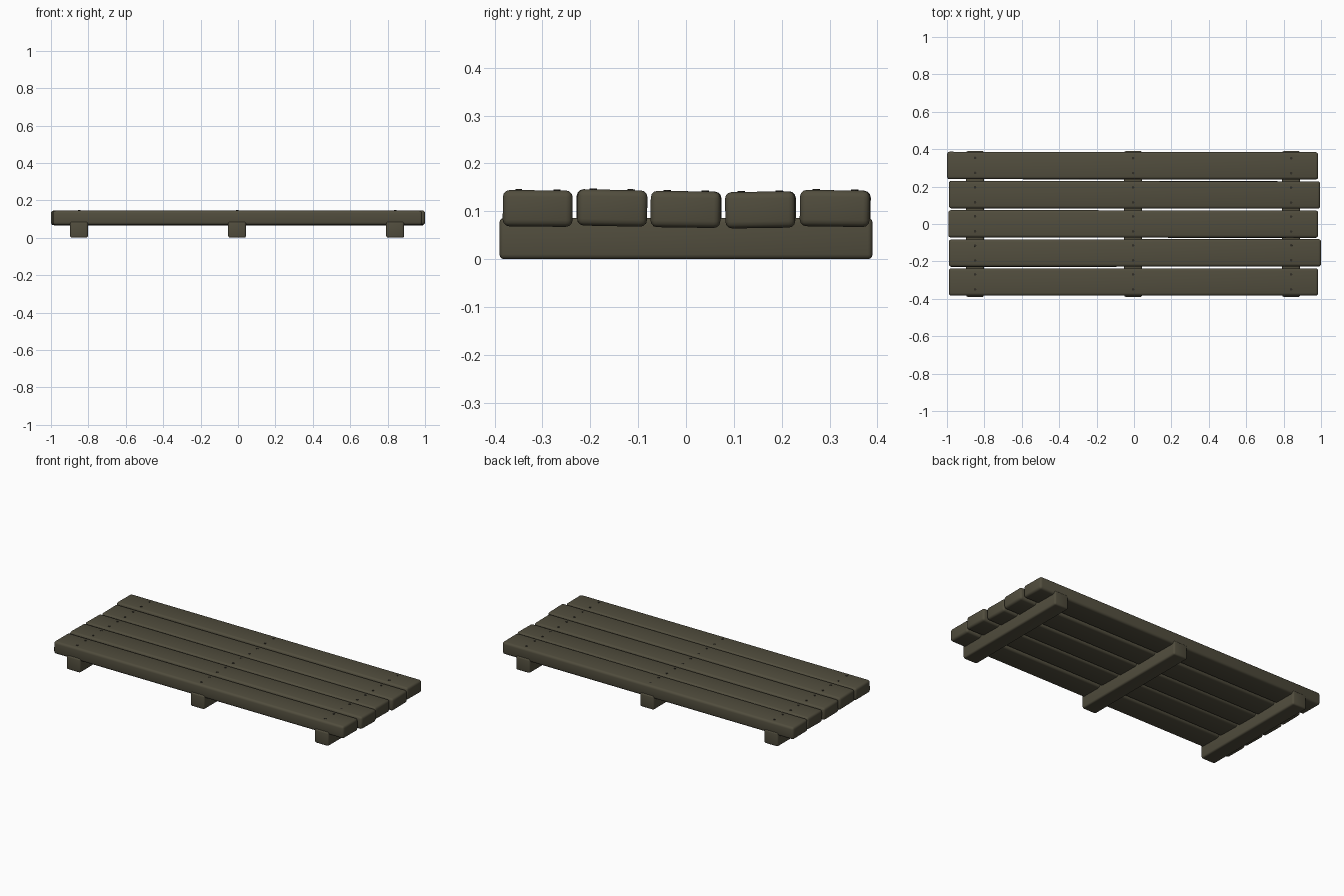
import bpy, math
from mathutils import Matrix, Vector

cube = bpy.data.objects.get("Cube")
if cube:
    bpy.data.objects.remove(cube, do_unlink=True)


def material(name, rgb):
    m = bpy.data.materials.new(name)
    m.use_nodes = True
    m.diffuse_color = (*rgb, 1)
    m.node_tree.nodes["Principled BSDF"].inputs["Base Color"].default_value = (*rgb, 1)
    return m


wood = material("weathered wood", (0.082, 0.074, 0.047))
iron = material("dark iron", (0.03, 0.027, 0.02))


def timber(name, size, location, roll=0, yaw=0, bevel=0.014):
    """Rounded wooden beam."""
    bpy.ops.mesh.primitive_cube_add(size=1, location=location)
    ob = bpy.context.object
    ob.name = name
    ob.scale = size
    bpy.ops.object.transform_apply(location=False, rotation=False, scale=True)
    ob.rotation_euler = (roll, 0, yaw)
    mod = ob.modifiers.new("Rounded edges", "BEVEL")
    mod.width = bevel
    mod.segments = 3
    bpy.ops.object.modifier_apply(modifier=mod.name)
    bpy.ops.object.shade_smooth_by_angle(angle=math.radians(40))
    ob.data.materials.append(wood)
    return ob


# Cross beams under the deck
beam_x = (-0.85, -0.005, 0.84)
for side, x in zip(("right", "middle", "left"), beam_x):
    timber(side + "_cross_beam", (0.095, 0.78, 0.086), (x, 0, 0.043), bevel=0.01)

# Deck planks: x start, x end, y centre, z centre, roll, yaw
planks = [
    (-0.99, 0.985, -0.31, 0.106, -0.008, 0),
    (-0.99, 1.0, -0.155, 0.107, -0.02, 0.001),
    (-0.993, 0.985, 0, 0.104, -0.014, -0.001),
    (-0.99, 0.995, 0.156, 0.103, 0.014, -0.001),
    (-1.0, 0.985, 0.312, 0.106, -0.014, -0.001),
]
for i, (x0, x1, y, z, roll, yaw) in enumerate(planks, 1):
    plank = timber(f"plank_{i}", (x1 - x0, 0.146, 0.076),
                   ((x0 + x1) / 2, y, z), roll, yaw)
    # Pairs of nail heads above each cross beam
    turn = Matrix.Rotation(yaw, 3, "Z") @ Matrix.Rotation(roll, 3, "X")
    for x in beam_x:
        for dy in (-0.04, 0.04):
            offset = Vector((x - plank.location.x, dy, 0.038))
            bpy.ops.mesh.primitive_cylinder_add(
                vertices=10, radius=0.007, depth=0.004,
                location=plank.location + turn @ offset)
            nail = bpy.context.object
            nail.name = f"plank_{i}_nail"
            nail.rotation_euler = (roll, 0, yaw)
            nail.data.materials.append(iron)
